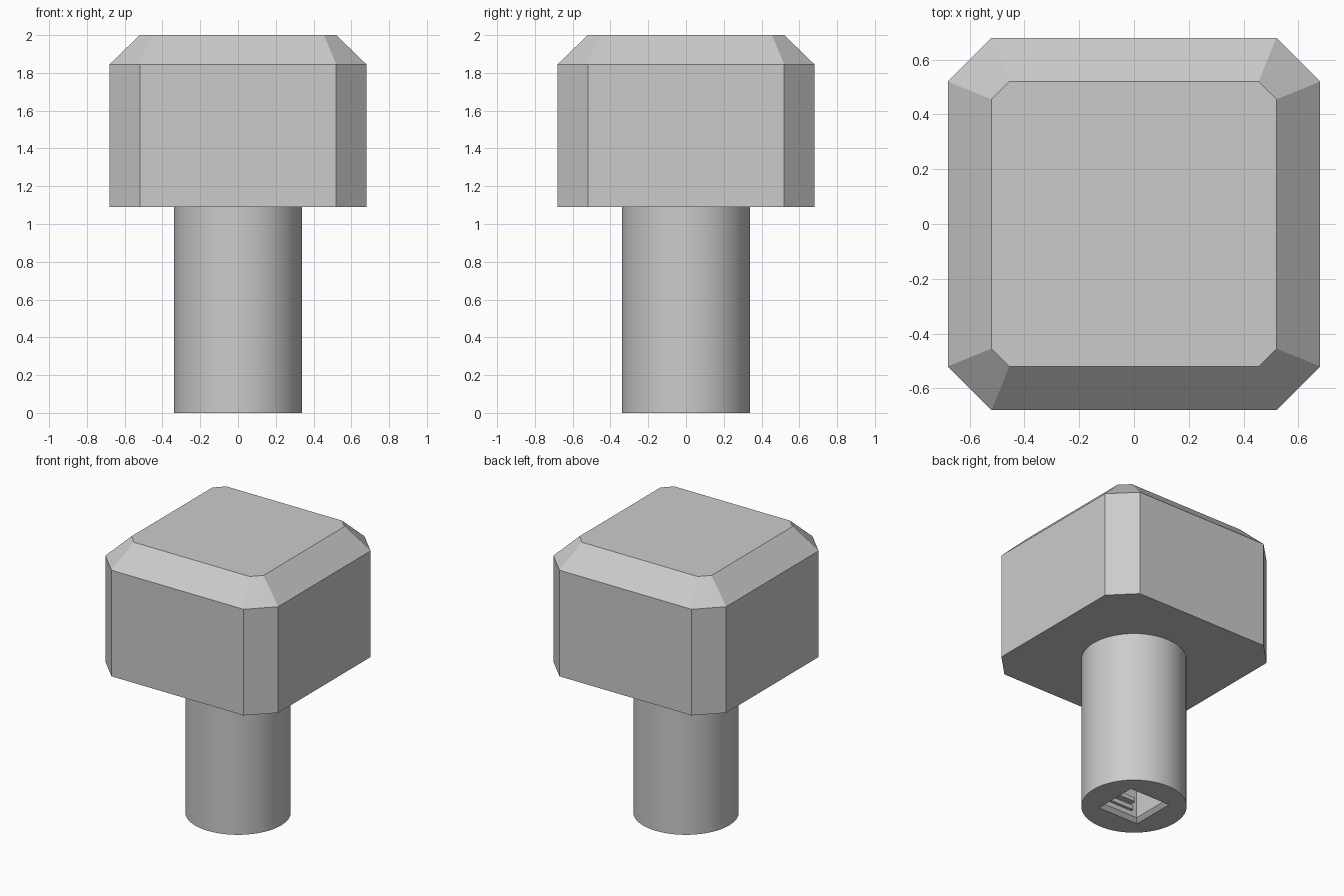
import bpy, bmesh, math

cube = bpy.data.objects.get("Cube")
if cube:
    bpy.data.objects.remove(cube, do_unlink=True)

metal = bpy.data.materials.new("plain_grey")
metal.use_nodes = True
GREY = (0.6, 0.6, 0.6, 1)
metal.diffuse_color = GREY
metal.node_tree.nodes["Principled BSDF"].inputs["Base Color"].default_value = GREY


def octagon(half, flat):
    """Square outline with its corners cut off."""
    return [(half, -flat), (half, flat), (flat, half), (-flat, half),
            (-half, flat), (-half, -flat), (-flat, -half), (flat, -half)]


def square(half):
    return [(half, -half), (half, half), (-half, half), (-half, -half)]


def circle(radius, sides=64):
    return [(radius * math.cos(math.tau * i / sides),
             radius * math.sin(math.tau * i / sides)) for i in range(sides)]


def loft(name, sections):
    """Closed solid through a stack of (outline, height) sections."""
    bm = bmesh.new()
    rings = [[bm.verts.new((x, y, z)) for x, y in pts] for pts, z in sections]
    for low, high in zip(rings, rings[1:]):
        n = len(low)
        for i in range(n):
            j = (i + 1) % n
            bm.faces.new((low[i], low[j], high[j], high[i]))
    bm.faces.new(rings[0][::-1])
    bm.faces.new(rings[-1])
    bmesh.ops.recalc_face_normals(bm, faces=bm.faces)
    mesh = bpy.data.meshes.new(name)
    bm.to_mesh(mesh)
    bm.free()
    mesh.materials.append(metal)
    obj = bpy.data.objects.new(name, mesh)
    bpy.context.collection.objects.link(obj)
    return obj


# Chamfered square head
HEAD_Z = 1.09
loft("head", [(octagon(0.68, 0.52), HEAD_Z),
              (octagon(0.68, 0.52), 1.845),
              (octagon(0.52, 0.455), 2.0)])

# Round shank
shank = loft("shank", [(circle(0.34), 0), (circle(0.34), HEAD_Z)])

# Square socket with a chamfered mouth, cut into the foot of the shank
socket = loft("socket_cutter", [(square(0.18), -0.02), (square(0.16), 0),
                                (square(0.135), 0.025), (square(0.135), 0.4)])
socket.hide_render = True
socket.hide_viewport = True
cut = shank.modifiers.new("socket", "BOOLEAN")
cut.operation = "DIFFERENCE"
cut.solver = "EXACT"
cut.object = socket

# Small stepped ribs on one wall of the socket
for i, (depth, z) in enumerate([(0.02, 0.06), (0.04, 0.11)]):
    outline = [(-0.09, -0.14), (0.09, -0.14), (0.09, -0.135 + depth), (-0.09, -0.135 + depth)]
    loft(f"socket_rib_{i + 1}", [(outline, z), (outline, z + 0.03)])

# Smooth round side, crisp edges
bpy.ops.object.select_all(action="DESELECT")
shank.select_set(True)
bpy.context.view_layer.objects.active = shank
bpy.ops.object.shade_smooth_by_angle(angle=math.radians(30))
